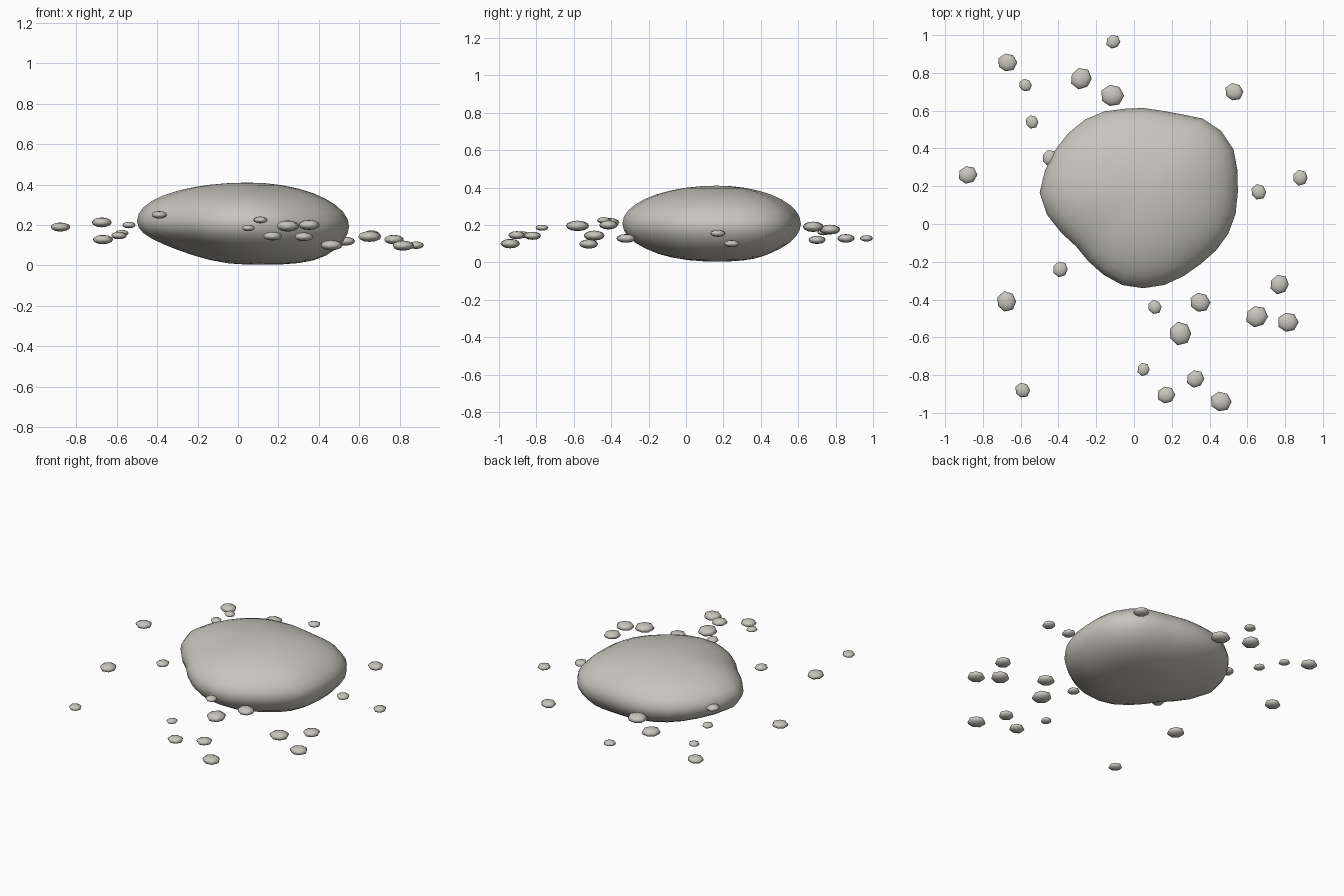
import bpy, math

if "Cube" in bpy.data.objects:
    bpy.data.objects.remove(bpy.data.objects["Cube"])

stone_mat = bpy.data.materials.new("warm grey stone")
stone_mat.diffuse_color = (0.58, 0.56, 0.51, 1)
stone_mat.use_nodes = True
stone_mat.node_tree.nodes["Principled BSDF"].inputs["Base Color"].default_value = stone_mat.diffuse_color


def lathe(name, segs, rings, point):
    """Closed globe mesh; point(azimuth, polar) gives each position."""
    verts = [point(0, 0)]
    for i in range(1, rings):
        for j in range(segs):
            verts.append(point(2 * math.pi * j / segs, math.pi * i / rings))
    verts.append(point(0, math.pi))
    last = len(verts) - 1
    faces = []
    for j in range(segs):
        k = (j + 1) % segs
        faces.append((0, 1 + j, 1 + k))
        for i in range(rings - 2):
            a, b = 1 + i * segs, 1 + (i + 1) * segs
            faces.append((a + j, b + j, b + k, a + k))
        a = 1 + (rings - 2) * segs
        faces.append((a + j, last, a + k))
    me = bpy.data.meshes.new(name)
    me.from_pydata(verts, [], faces)
    me.polygons.foreach_set("use_smooth", [True] * len(faces))
    me.materials.append(stone_mat)
    ob = bpy.data.objects.new(name, me)
    bpy.context.collection.objects.link(ob)
    return ob


# Boulder: plan outline read around its middle
CX, CY, CZ = 0.05, 0.165, 0.207
outline = [(.547, .21), (.537, .37), (.485, .47), (.39, .548), (.255, .58), (.135, .60),
           (-.05, .61), (-.195, .585), (-.30, .525), (-.39, .43), (-.447, .34),
           (-.50, .167), (-.475, .07), (-.42, 0), (-.305, -.12), (-.205, -.23),
           (-.09, -.315), (.045, -.34), (.17, -.32), (.325, -.23), (.43, -.145),
           (.495, -.06), (.537, .05)]
polar = sorted((math.atan2(y - CY, x - CX) % (2 * math.pi), math.hypot(x - CX, y - CY))
               for x, y in outline)
polar = [(polar[-1][0] - 2 * math.pi, polar[-1][1])] + polar \
    + [(polar[0][0] + 2 * math.pi, polar[0][1])]


def radius(a):
    for (a0, r0), (a1, r1) in zip(polar, polar[1:]):
        if a0 <= a <= a1:
            return r0 + (r1 - r0) * (a - a0) / (a1 - a0)


def boulder_point(a, t):
    r = radius(a)
    s, c = math.sin(t), math.cos(t)
    x, y = r * s * math.cos(a), r * s * math.sin(a)
    # small lean, with an undercut low on the left side
    z = CZ + 0.203 * c - 0.025 * x * s
    if c < 0:
        z += 0.022 * math.sin(2 * t) ** 2 * -math.cos(a)
    return (CX + x, CY + y, z)


lathe("boulder", 28, 18, boulder_point)

# Pebbles: x, y, z, radius
pebbles = [
    (-.88, .26, .19, .049), (-.67, .855, .128, .05), (-.575, .735, .16, .034),
    (-.54, .54, .20, .035), (-.445, .35, .22, .042), (-.28, .77, .175, .057),
    (-.11, .965, .128, .037), (-.115, .68, .19, .06), (.53, .70, .12, .048),
    (.66, .17, .155, .041), (.88, .245, .10, .041), (.77, -.32, .128, .051),
    (.65, -.49, .143, .058), (.815, -.52, .098, .054), (.35, -.415, .20, .053),
    (.11, -.44, .225, .037), (.245, -.58, .195, .061), (.05, -.77, .185, .034),
    (.325, -.82, .142, .047), (.17, -.905, .145, .047), (.46, -.94, .10, .055),
    (-.59, -.88, .148, .04), (-.675, -.41, .213, .053), (-.39, -.24, .25, .041)]


for n, (px, py, pz, pr) in enumerate(pebbles, 1):
    def pebble_point(a, t):
        k = pr * (1 + 0.05 * math.sin(2 * a + n))
        return (px + k * math.sin(t) * math.cos(a), py + k * math.sin(t) * math.sin(a),
                pz + pr * 0.46 * math.cos(t))
    lathe(f"pebble_{n:02d}", 7, 6, pebble_point)
